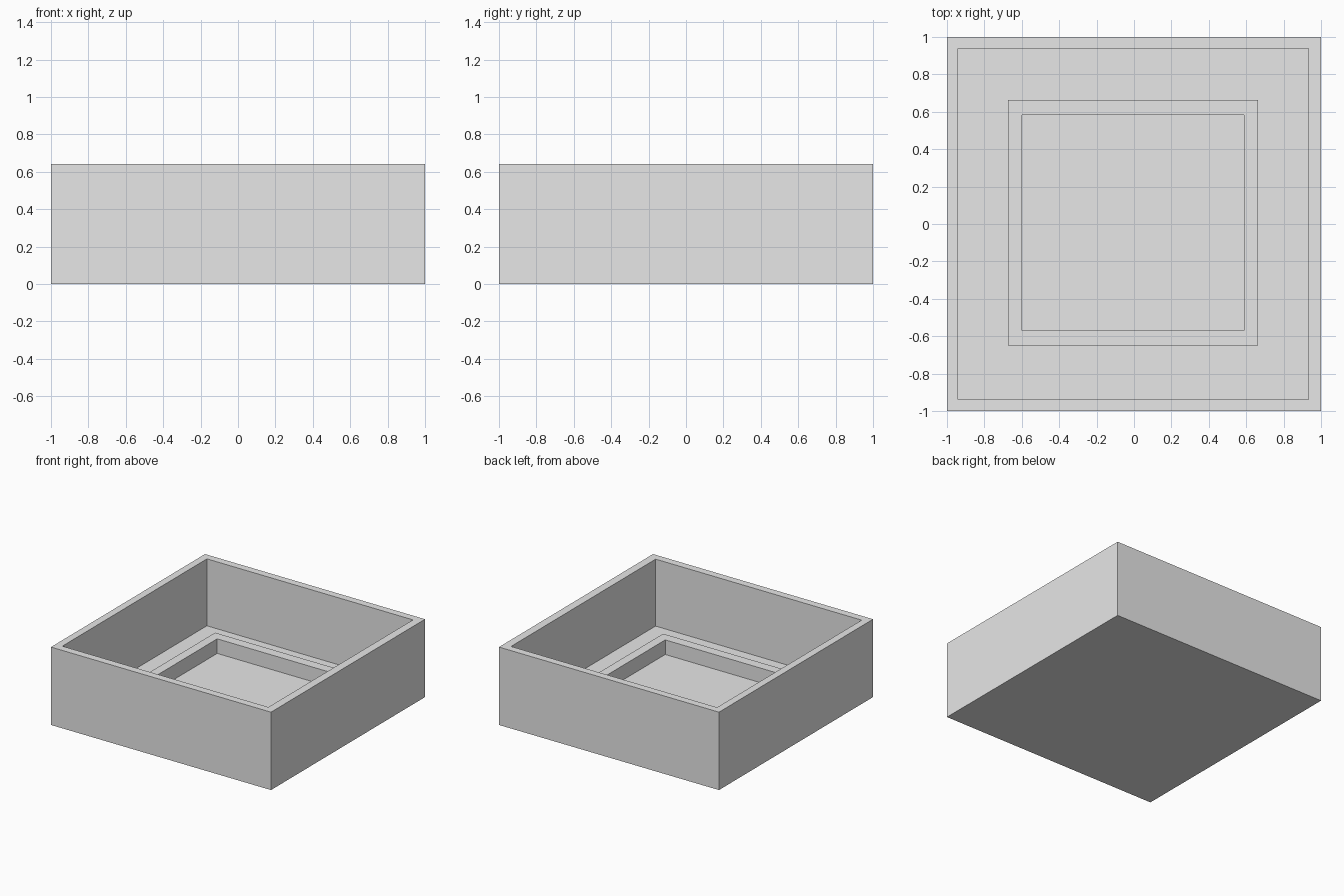
import bpy
import bmesh

if "Cube" in bpy.data.objects:
    bpy.data.objects.remove(bpy.data.objects["Cube"], do_unlink=True)

grey = bpy.data.materials.new("light_grey")
grey.use_nodes = True
grey.diffuse_color = (0.8, 0.8, 0.8, 1)
grey.node_tree.nodes["Principled BSDF"].inputs["Base Color"].default_value = (0.8, 0.8, 0.8, 1)

FLOOR, RIM, HEIGHT = 0.09, 0.21, 0.64

# Each outline is left, right, front and back limits
OUTER = (-1, 1, -1, 1)
INNER = (-0.94, 0.933, -0.938, 0.939)
RIM_OUTER = (-0.673, 0.662, -0.649, 0.664)
RIM_INNER = (-0.598, 0.587, -0.569, 0.584)

bm = bmesh.new()


def ring(limits, z):
    x0, x1, y0, y1 = limits
    return [bm.verts.new((x, y, z)) for x, y in ((x0, y0), (x1, y0), (x1, y1), (x0, y1))]


# One continuous skin: outside walls, inside walls, floor, raised rim, recess
rings = [ring(limits, z) for limits, z in (
    (OUTER, 0), (OUTER, HEIGHT), (INNER, HEIGHT), (INNER, FLOOR),
    (RIM_OUTER, FLOOR), (RIM_OUTER, RIM), (RIM_INNER, RIM), (RIM_INNER, FLOOR))]
for a, b in zip(rings, rings[1:]):
    for i in range(4):
        j = (i + 1) % 4
        bm.faces.new((a[i], a[j], b[j], b[i]))
bm.faces.new(rings[0][::-1])
bm.faces.new(rings[-1])
bmesh.ops.recalc_face_normals(bm, faces=bm.faces)

mesh = bpy.data.meshes.new("open_box_with_inner_rim")
bm.to_mesh(mesh)
bm.free()
mesh.materials.append(grey)
box = bpy.data.objects.new("open_box_with_inner_rim", mesh)
bpy.context.collection.objects.link(box)
